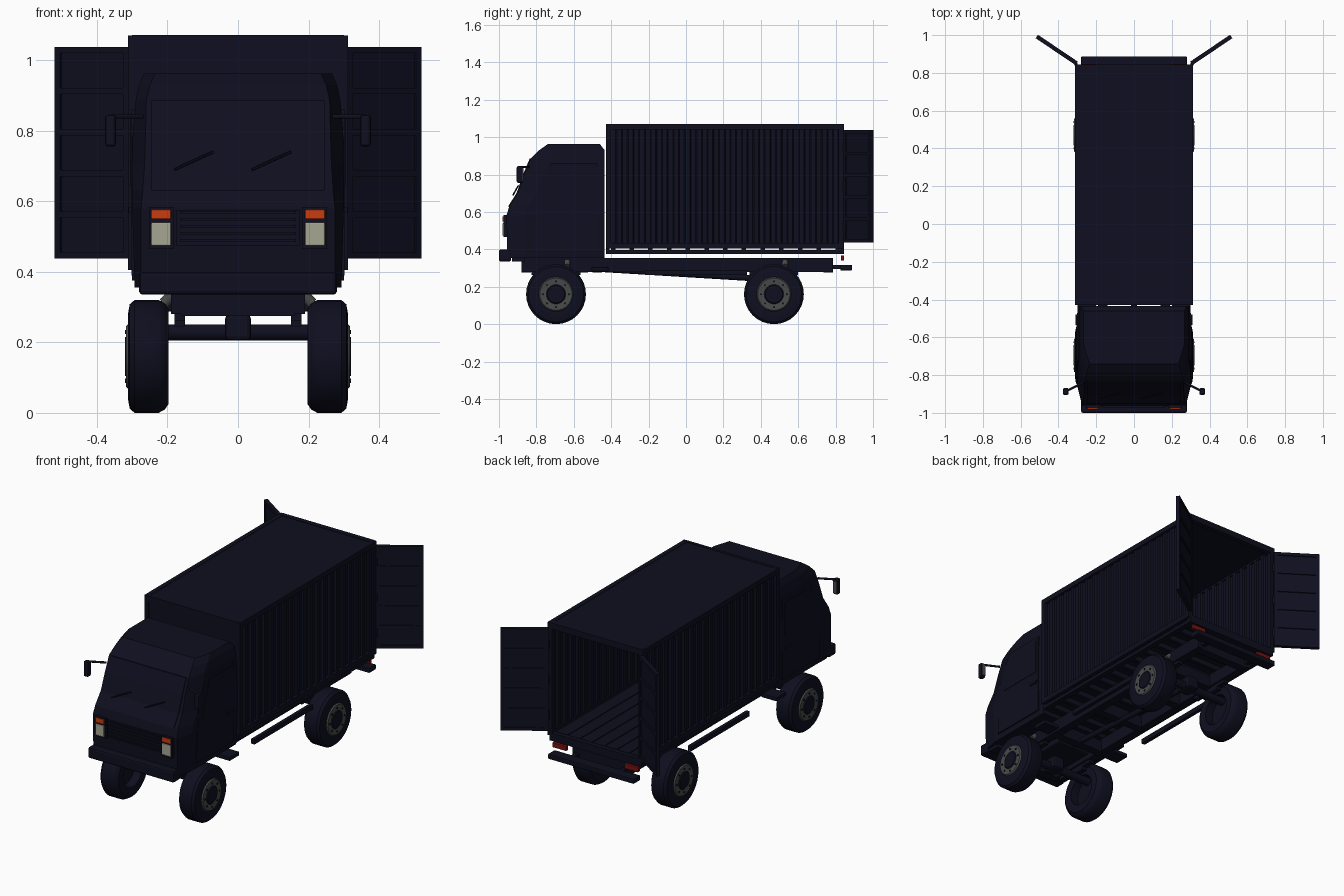
import bpy, bmesh, math
from mathutils import Vector, Matrix

if "Cube" in bpy.data.objects:
    bpy.data.objects.remove(bpy.data.objects["Cube"])


def material(name, rgb):
    m = bpy.data.materials.new(name)
    m.diffuse_color = (*rgb, 1)
    m.use_nodes = True
    m.node_tree.nodes["Principled BSDF"].inputs["Base Color"].default_value = m.diffuse_color
    return m


NAVY = material("dark navy", (0.0045, 0.0045, 0.014))
GREY = material("steel grey", (0.062, 0.069, 0.066))
CREAM = material("lamp cream", (0.38, 0.38, 0.29))
ORANGE = material("indicator orange", (0.58, 0.045, 0.006))
RED = material("tail red", (0.19, 0.005, 0.005))


def finish(name, bm, mats, smooth=False):
    bmesh.ops.recalc_face_normals(bm, faces=bm.faces)
    me = bpy.data.meshes.new(name)
    bm.to_mesh(me)
    bm.free()
    for m in mats:
        me.materials.append(m)
    ob = bpy.data.objects.new(name, me)
    bpy.context.collection.objects.link(ob)
    if smooth:
        bpy.ops.object.select_all(action='DESELECT')
        ob.select_set(True)
        bpy.context.view_layer.objects.active = ob
        bpy.ops.object.shade_smooth_by_angle(angle=math.radians(35))
    return ob


def add_box(bm, x, y, z, mat=None):
    r = bmesh.ops.create_cube(bm, size=1)
    for v in r["verts"]:
        v.co = Vector([(a + b) / 2 + c * (b - a) for (a, b), c in zip((x, y, z), v.co)])
        if mat:
            v.co = mat @ v.co


def boxes(name, specs, mat=NAVY, bevel=0, mirror=False):
    bm = bmesh.new()
    for x, y, z in specs:
        add_box(bm, x, y, z)
        if mirror:
            add_box(bm, (-x[1], -x[0]), y, z)
    ob = finish(name, bm, [mat])
    if bevel:
        b = ob.modifiers.new("bevel", 'BEVEL')
        b.width, b.segments = bevel, 2
    return ob


def rod(name, pairs, r, mat=NAVY, n=12):
    bm = bmesh.new()
    for a, b in pairs:
        a, b = Vector(a), Vector(b)
        rot = (b - a).to_track_quat('Z', 'Y').to_matrix().to_4x4()
        bmesh.ops.create_cone(bm, segments=n, cap_ends=True, radius1=r, radius2=r,
                              depth=(b - a).length,
                              matrix=Matrix.Translation((a + b) / 2) @ rot)
    return finish(name, bm, [mat], True)


def prism(bm, pts, to3d, lo, hi):
    """Closed outline extruded between two depths."""
    a = [bm.verts.new(to3d(u, v, lo)) for u, v in pts]
    b = [bm.verts.new(to3d(u, v, hi)) for u, v in pts]
    bm.faces.new(a)
    bm.faces.new(b)
    for i in range(len(pts)):
        j = (i + 1) % len(pts)
        bm.faces.new((a[i], a[j], b[j], b[i]))


# Cab body: stacked six-sided sections (z, front y, back y, half width, front half width)
ROWS = [(.355, -.955, -.435, .293, .275), (.58, -.96, -.435, .30, .275),
        (.63, -.945, -.435, .30, .27), (.70, -.90, -.435, .30, .265),
        (.80, -.865, -.435, .298, .262), (.885, -.83, -.435, .29, .26),
        (.93, -.785, -.435, .281, .25), (.962, -.74, -.46, .267, .235)]
bm = bmesh.new()
rings = []
for z, f, b, w, wf in ROWS:
    c = f + .10
    rings.append([bm.verts.new((x, y, z)) for x, y in
                  ((-wf, f), (wf, f), (w, c), (w, b), (-w, b), (-w, c))])
for r0, r1 in zip(rings, rings[1:]):
    for i in range(6):
        j = (i + 1) % 6
        bm.faces.new((r0[i], r0[j], r1[j], r1[i]))
bm.faces.new(rings[0])
bm.faces.new(rings[-1])
finish("cab_body", bm, [NAVY])

# Windscreen and side doors with windows
bm = bmesh.new()
screen = [(f, z) for z, f, *_ in ROWS[2:6]]
prism(bm, [(f - .006, z) for f, z in screen] + [(f + .02, z) for f, z in screen[::-1]],
      lambda u, v, d: (d, u, v), -.245, .245)
finish("windscreen", bm, [NAVY])
for name, outline, out in (
        ("cab_doors", [(-.82, .39), (-.47, .39), (-.47, .86), (-.72, .86), (-.80, .70)], .302),
        ("side_windows", [(-.77, .64), (-.49, .64), (-.49, .84), (-.70, .84)], .305)):
    bm = bmesh.new()
    for s in (-1, 1):
        prism(bm, outline, lambda u, v, d: (s * d, u, v), out - .009, out)
    finish(name, bm, [NAVY])
boxes("door_handles", [((.30, .31), (-.535, -.48), (.568, .582))], mirror=True)

# Front details
boxes("front_bumper", [((-.28, .28), (-1, -.935), (.335, .40))], bevel=.01)
boxes("cab_underside", [((-.27, .27), (-.93, -.86), (.335, .37))])
boxes("grille", [((-.175, .175), (-.968, -.95), (.475, .575))] +
      [((-.165, .165), (-.974, -.96), (.485 + i * .02, .493 + i * .02)) for i in range(5)])
boxes("lamp_surrounds", [((.182, .253), (-.975, -.95), (.465, .583))], mirror=True)
boxes("headlamps", [((.19, .246), (-.981, -.96), (.474, .54))], CREAM, .003, True)
boxes("indicators", [((.19, .246), (-.981, -.96), (.549, .576))], ORANGE, .003, True)
rod("wipers", [((x, -.925, .69), (x + .11, -.897, .74)) for x in (-.18, .04)], .004, n=6)

# Mirrors
rod("mirror_arms", [((s * .27, -.84, .84), (s * .36, -.885, .84)) for s in (-1, 1)], .006)
boxes("mirror_housings", [((.346, .377), (-.905, -.872), (.755, .845))], bevel=.008, mirror=True)
boxes("mirror_glass", [((.350, .373), (-.875, -.868), (.765, .835))], GREY, mirror=True)

# Cargo box: corrugated side walls
wave = []
N, Y0, Y1 = 20, -.40, .82
step = (Y1 - Y0) / N
for i in range(N):
    y = Y0 + i * step
    wave += [(y, .293), (y + step * .4, .293), (y + step * .5, .303), (y + step * .9, .303)]
wave.append((Y1, .293))
bm = bmesh.new()
for s in (-1, 1):
    for lo, hi in zip(wave, wave[1:]):
        prism(bm, [lo, hi, (hi[0], hi[1] - .008), (lo[0], lo[1] - .008)],
              lambda u, v, d: (s * v, u, d), .42, 1.05)
bmesh.ops.remove_doubles(bm, verts=bm.verts, dist=.0001)
finish("cargo_side_walls", bm, [NAVY])
boxes("cargo_roof", [((-.30, .30), (-.42, .835), (1.05, 1.068))])
boxes("cargo_floor", [((-.30, .30), (-.42, .835), (.406, .42))])
boxes("floor_planks", [((-.28 + i * .08, -.206 + i * .08), (-.40, .82), (.42, .424))
                       for i in range(7)])
boxes("cargo_front_wall", [((-.30, .30), (-.425, -.412), (.406, 1.06))])
boxes("front_wall_lining", [((-.286, .286), (-.412, -.405), (.424, 1.05))], GREY)
# Cargo box frame: long rails, corner posts, end beams
boxes("cargo_side_rails", [((.285, .312), (-.428, .84), z) for z in ((.405, .435), (1.04, 1.07))],
      mirror=True)
boxes("cargo_posts", [((.283, .312), y, (.405, 1.07)) for y in ((-.428, -.40), (.815, .845))],
      mirror=True)
boxes("cargo_end_beams", [((-.30, .30), y, z) for y in ((-.428, -.41), (.815, .845))
                          for z in ((1.035, 1.071), (.376, .422))])
boxes("cargo_sills", [((.27, .30), (-.41, .83), (.376, .396))], mirror=True)
boxes("cargo_crossmembers", [((-.295, .295), (y - .012, y + .012), (.376, .41))
                             for y in [-.39 + i * .1 for i in range(13)]])

# Open rear doors with horizontal ribs and hinges
bm = bmesh.new()
for s in (-1, 1):
    place = Matrix.Translation((s * .303, .85, 0)) @ Matrix.Rotation(
        math.radians(34 if s > 0 else 146), 4, 'Z')
    add_box(bm, (0, .255), (-.005, .005), (.437, 1.038), place)
    for x in ((0, .02), (.235, .255)):
        add_box(bm, x, (-.011, .011), (.437, 1.038), place)
    for i in range(6):
        z = .437 + i * .1166
        add_box(bm, (0, .255), (-.011, .011), (z, z + .018), place)
finish("rear_doors", bm, [NAVY])
rod("door_hinges", [((s * .308, .847, z), (s * .308, .847, z + .05))
                    for s in (-1, 1) for z in (.50, .71, .92)], .009)

# Chassis
boxes("chassis_rails", [((.14, .19), (-.88, .785), (.28, .355))], mirror=True)
boxes("chassis_crossmembers", [((-.16, .16), (y, y + .05), (.275, .345))
                               for y in (-.88, -.50, -.15, .18, .44, .735)])
boxes("engine_block", [((-.11, .11), (-.80, -.52), (.275, .36))], bevel=.01)
rod("drive_shaft", [((0, -.54, .30), (0, .45, .24))], .016)
boxes("side_guards", [((.24, .262), (-.22, .325), (.262, .29))], mirror=True)
boxes("cab_steps", [((.20, .30), (-.505, -.415), (.282, .305))], bevel=.004, mirror=True)
boxes("rear_bumper", [((-.28, .28), (.825, .888), (.287, .317))], bevel=.005)
boxes("bumper_brackets", [((.145, .17), (.77, .84), (.295, .315))], mirror=True)
boxes("tail_lamps", [((.19, .28), (.828, .846), (.34, .368))], RED, .003, True)

# Wheels: lathed tyre, steel rim and hub
PROFILE = [(.25, 0), (.25, .09), (.20, .09), (.197, .135), (.207, .150), (.225, .16),
           (.293, .16), (.307, .148), (.312, .12), (.311, .092), (.318, .086),
           (.316, .052), (.321, .046), (.321, 0)]
SEG = 32
for wy, end in ((-.695, "front"), (.47, "rear")):
    for s, side in ((1, "right"), (-1, "left")):
        bm = bmesh.new()
        loops = []
        for x, r in PROFILE:
            loops.append([bm.verts.new((s * x, wy + r * math.cos(a), .16 + r * math.sin(a)))
                          for a in [2 * math.pi * k / SEG for k in range(SEG)]]
                         if r else [bm.verts.new((s * x, wy, .16))] * SEG)
        for i in range(len(loops) - 1):
            for k in range(SEG):
                j = (k + 1) % SEG
                quad = [loops[i][k], loops[i][j], loops[i + 1][j], loops[i + 1][k]]
                face = bm.faces.new(list(dict.fromkeys(quad)))
                face.material_index = 1 if i in (9, 10) else 0
        finish(f"{end}_{side}_wheel", bm, [NAVY, GREY], True)
        rod(f"{end}_{side}_wheel_nuts",
            [((s * .314, wy + .069 * math.cos(a), .16 + .069 * math.sin(a)),
              (s * .321, wy + .069 * math.cos(a), .16 + .069 * math.sin(a)))
             for a in [math.pi * k / 4 for k in range(8)]], .006, n=6)
    # Axle, differential, springs and shackles
    rod(f"{end}_axle", [((-.255, wy, .228), (.255, wy, .228))], .023, n=16)
    boxes(f"{end}_differential", [((-.037, .037), (wy - .05, wy + .05), (.205, .278))], bevel=.012)
    boxes(f"{end}_leaf_springs", [((.15, .18), (wy - .13, wy + .13), (.262, .282)),
                                  ((.15, .18), (wy - .07, wy + .07), (.245, .262))], mirror=True)
    rod(f"{end}_shackles", [((s * .185, wy + .06, .335), (s * .21, wy + .06, .31))
                            for s in (-1, 1)], .016, GREY)
